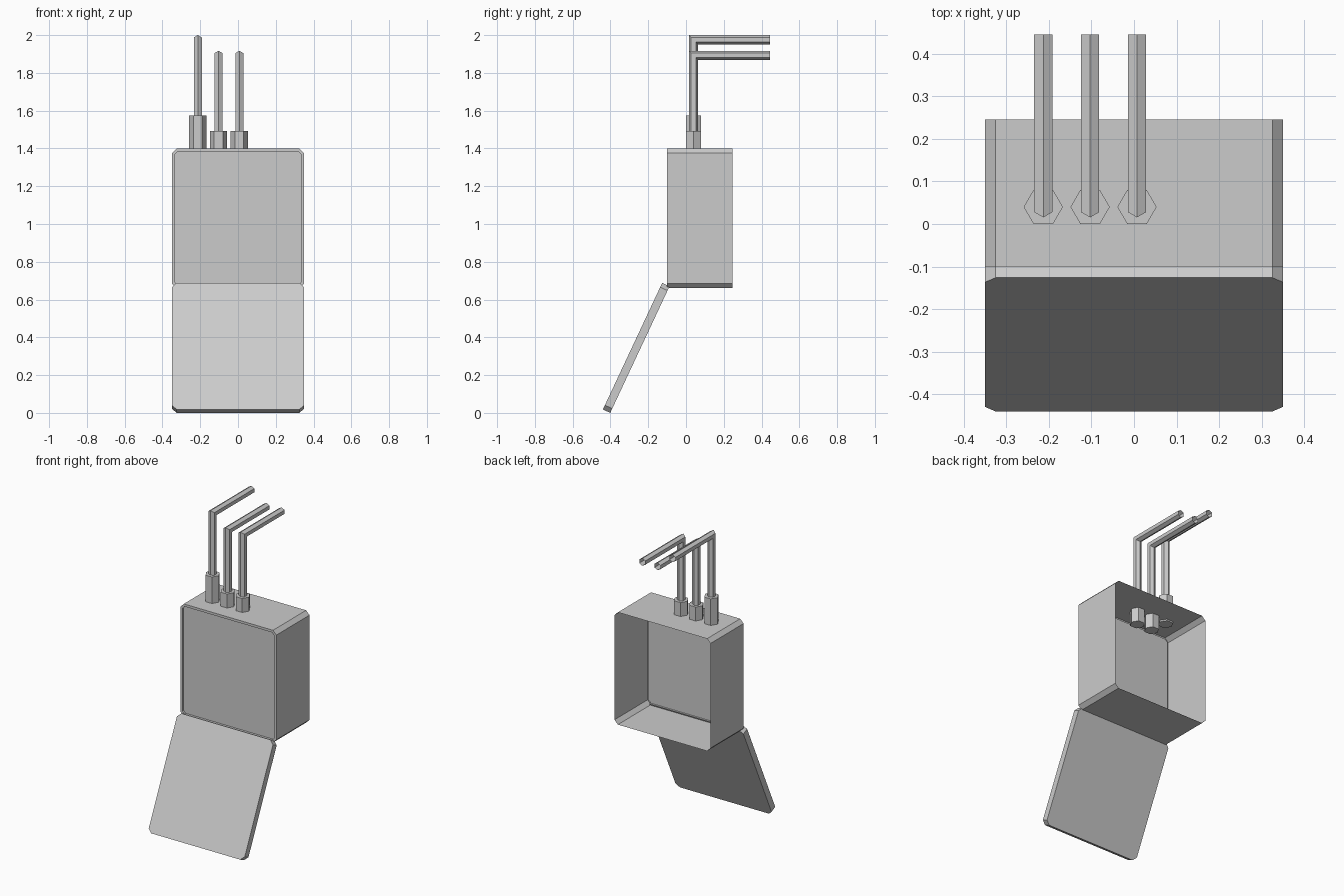
import bpy, bmesh, math
from mathutils import Vector, Matrix

if "Cube" in bpy.data.objects:
    bpy.data.objects.remove(bpy.data.objects["Cube"])

W, H, CH = 0.70, 0.74, 0.025      # panel width, height, corner chamfer


def finish(bm, name, closed=True):
    if closed:
        bmesh.ops.recalc_face_normals(bm, faces=bm.faces)
    me = bpy.data.meshes.new(name)
    bm.to_mesh(me)
    bm.free()
    ob = bpy.data.objects.new(name, me)
    bpy.context.collection.objects.link(ob)
    return ob


def panel_outline(inset=0.0):
    """Chamfered rectangle in x/z, bottom edge at z = 0, seen from the front."""
    w, h, c = W / 2 - inset, H / 2 - inset, CH - inset * 0.59
    pts = [(w, -h + c), (w, h - c), (w - c, h), (-w + c, h),
           (-w, h - c), (-w, -h + c), (-w + c, -h), (w - c, -h)]
    return [(x, z + H / 2) for x, z in pts]


def loft(bm, rings, cap_start=False, cap_end=False):
    """Skin a list of point rings with quads, optionally closing the ends."""
    vr = [[bm.verts.new(p) for p in r] for r in rings]
    n = len(vr[0])
    for a, b in zip(vr, vr[1:]):
        for i in range(n):
            j = (i + 1) % n
            bm.faces.new((a[i], a[j], b[j], b[i]))
    if cap_start:
        bm.faces.new(vr[0][::-1])
    if cap_end:
        bm.faces.new(vr[-1])


# Box: thin shell open at the back, with a recessed front panel
z0, front, back, rim, recess = 0.66, -0.10, 0.245, 0.016, 0.012
rings = [[(x, y, z + z0) for x, z in panel_outline(i)]
         for i, y in ((0, back), (0, front), (rim, front), (rim, front + recess))]
bm = bmesh.new()
loft(bm, rings, cap_end=True)
panel = max(bm.faces, key=lambda f: len(f.verts))
panel.normal_update()
if panel.normal.y > 0:            # front panel must face forward
    bmesh.ops.reverse_faces(bm, faces=bm.faces)
finish(bm, "box_shell", closed=False)

# Door: solid plate hinged at the lower front edge, hanging open
tilt, thick = math.radians(25.1), 0.043
bm = bmesh.new()
loft(bm, [[(x, y, z) for x, z in panel_outline()] for y in (0, thick)], True, True)
bmesh.ops.transform(bm, verts=bm.verts,
                    matrix=Matrix.Translation((0, -0.44, thick * math.sin(tilt)))
                    @ Matrix.Rotation(-tilt, 4, 'X'))
finish(bm, "open_door")

# Conduits: hexagonal collars through the box top, each with a bent pipe
PY, PIPE_R, COLLAR_R, COLLAR_L, PIPE_END = 0.04, 0.0245, 0.046, 0.185, 0.445
hexa = [(math.cos(math.pi * k / 3), math.sin(math.pi * k / 3)) for k in range(6)]
for i, (x, lift) in enumerate(((-0.213, 0.083), (-0.103, 0), (0.007, 0))):
    top = 1.492 + lift
    bm = bmesh.new()
    loft(bm, [[(x + COLLAR_R * c, PY + COLLAR_R * s, z) for c, s in hexa]
              for z in (top - COLLAR_L, top)], True, True)
    finish(bm, f"collar_{i + 1}")

    # pipe rings: inside collar, mitred elbow, open end at the back
    zc = 1.917 + lift - PIPE_R
    sec = [(PIPE_R * s, PIPE_R * c) for c, s in hexa]
    bm = bmesh.new()
    loft(bm, [[(x + a, PY + b, top - 0.05) for a, b in sec],
              [(x + a, PY + b, zc - b) for a, b in sec],
              [(x + a, PIPE_END, zc - b) for a, b in sec]])
    finish(bm, f"pipe_{i + 1}")
